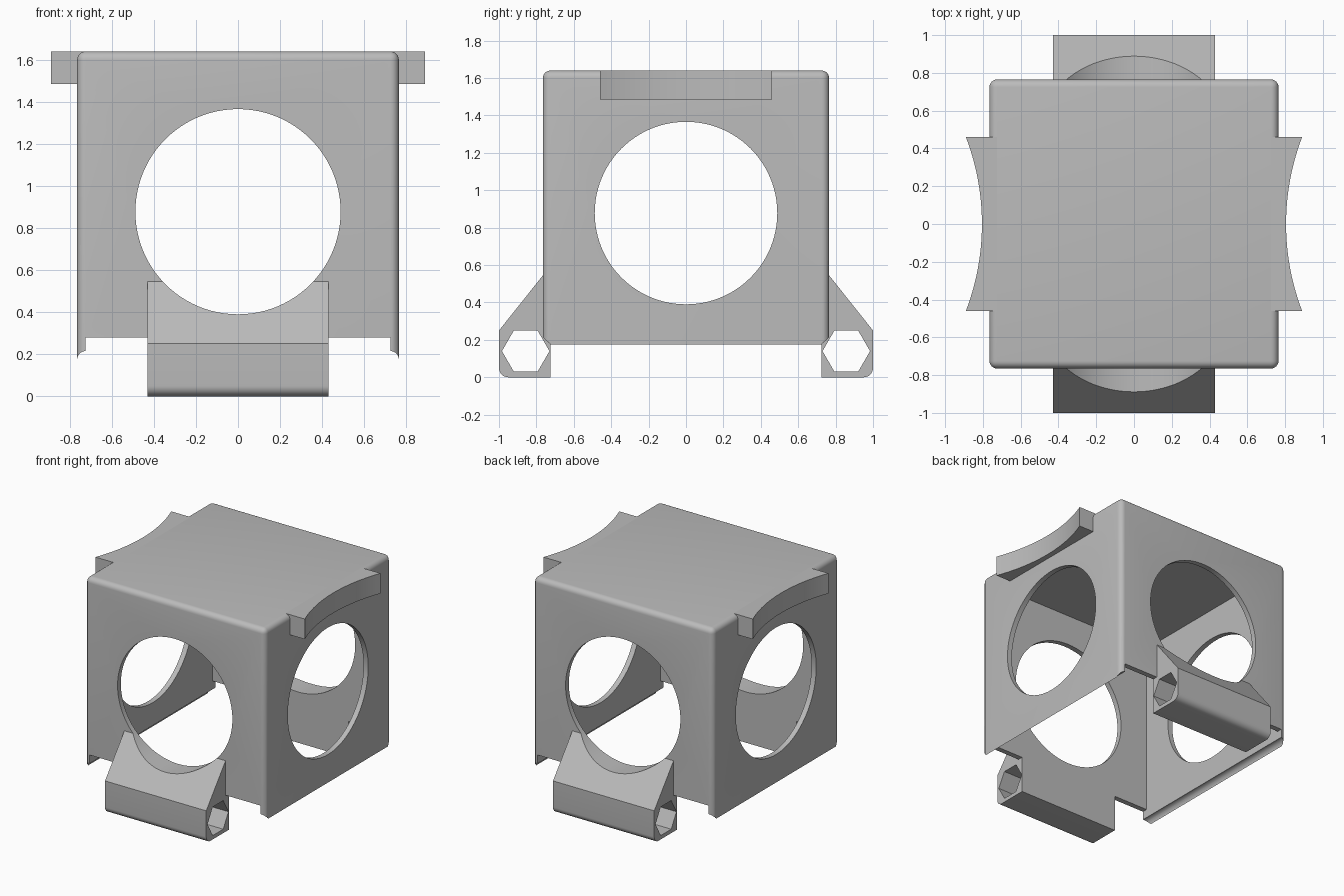
import bpy, bmesh, math

cube = bpy.data.objects.get("Cube")
if cube:
    bpy.data.objects.remove(cube, do_unlink=True)

grey = bpy.data.materials.new("plain grey")
grey.use_nodes = True
GREY = (0.5, 0.5, 0.5, 1)
grey.diffuse_color = GREY
grey.node_tree.nodes["Principled BSDF"].inputs["Base Color"].default_value = GREY

HALF, INNER, TOP = 0.765, 0.725, 1.64
HOLE_Z, HOLE_R = 0.878, 0.488


def prism(name, outline, axis, start, end):
    """Extrude a 2D outline along an axis: x uses (y, z), y uses (x, z), z uses (x, y)."""
    def place(p, d):
        return {"x": (d, p[0], p[1]), "y": (p[0], d, p[1]), "z": (p[0], p[1], d)}[axis]
    bm = bmesh.new()
    face = bm.faces.new([bm.verts.new(place(p, start)) for p in outline])
    grown = bmesh.ops.extrude_face_region(bm, geom=[face])
    shift = place((0, 0), end - start)
    bmesh.ops.translate(bm, vec=shift,
                        verts=[v for v in grown["geom"] if isinstance(v, bmesh.types.BMVert)])
    bmesh.ops.recalc_face_normals(bm, faces=bm.faces)
    mesh = bpy.data.meshes.new(name)
    bm.to_mesh(mesh)
    bm.free()
    mesh.materials.append(grey)
    obj = bpy.data.objects.new(name, mesh)
    bpy.context.collection.objects.link(obj)
    return obj


def arc(cx, cy, r, a0, a1, steps):
    angles = [math.radians(a0 + (a1 - a0) * i / steps) for i in range(steps + 1)]
    return [(cx + r * math.cos(a), cy + r * math.sin(a)) for a in angles]


def ring(cx, cy, r, sides):
    return arc(cx, cy, r, 0, 360, sides)[:-1]


def rect(x, y0, y1):
    return [(-x, y0), (x, y0), (x, y1), (-x, y1)]


def select_only(obj):
    bpy.ops.object.select_all(action="DESELECT")
    obj.select_set(True)
    bpy.context.view_layer.objects.active = obj


def cut(obj, *cutters):
    select_only(obj)
    for cutter in cutters:
        cutter.hide_render = True
        mod = obj.modifiers.new("cut", "BOOLEAN")
        mod.operation, mod.solver, mod.object = "DIFFERENCE", "EXACT", cutter
        bpy.ops.object.modifier_apply(modifier=mod.name)
        bpy.data.objects.remove(cutter, do_unlink=True)


def finish(obj):
    select_only(obj)
    bpy.ops.object.shade_smooth_by_angle(angle=math.radians(30))


# Housing: box rounded on its upright and top edges, open below
shell = prism("housing_shell", rect(HALF, -HALF, HALF), "z", 0.175, TOP)
bm = bmesh.new()
bm.from_mesh(shell.data)
edges = [e for e in bm.edges if max(v.co.z for v in e.verts) > 1]
bmesh.ops.bevel(bm, geom=edges, offset=0.04, segments=6, profile=0.5, affect="EDGES")
bm.to_mesh(shell.data)
bm.free()

cut(shell,
    prism("cavity", rect(INNER, -INNER, INNER), "z", 0, TOP - 0.04),
    prism("front_back_notch", rect(INNER, 0, 0.28), "y", -1, 1),
    prism("front_back_hole", ring(0, HOLE_Z, HOLE_R, 96), "y", -1.1, 1.1),
    prism("side_hole", ring(0, HOLE_Z, HOLE_R, 96), "x", -1.1, 1.1),
    # hollowed lower lips of the side walls
    *[prism("lip_groove", ring(s * INNER, 0.175, 0.04, 32), "y", -1, 1) for s in (-1, 1)])
finish(shell)

# Hinge lugs: sloped blocks with a hexagonal bore, scooped by the round hole
lug_profile = ([(INNER, 0)] + arc(0.95, 0.05, 0.05, -90, 0, 8) +
               [(1, 0.25), (HALF, 0.545), (HALF, 0.28), (INNER, 0.28)])
for name, s in (("front_lug", -1), ("back_lug", 1)):
    lug = prism(name, [(s * y, z) for y, z in lug_profile], "x", -0.43, 0.43)
    cut(lug,
        prism("hex_bore", ring(s * 0.857, 0.14, 0.127, 6), "x", -1, 1),
        prism("scoop", ring(0, HOLE_Z, HOLE_R, 96), "y", -1.1, 1.1))
    finish(lug)

# Side tabs: flat ears with a concave outer edge
spread = math.degrees(math.asin(0.46 / 1.287))
tab_outline = ([(INNER, 0.46)] +
               arc(2.092, 0, 1.287, 180 - spread, 180 + spread, 24) + [(INNER, -0.46)])
for name, s in (("left_tab", 1), ("right_tab", -1)):
    finish(prism(name, [(s * x, y) for x, y in tab_outline], "z", 1.485, TOP))
